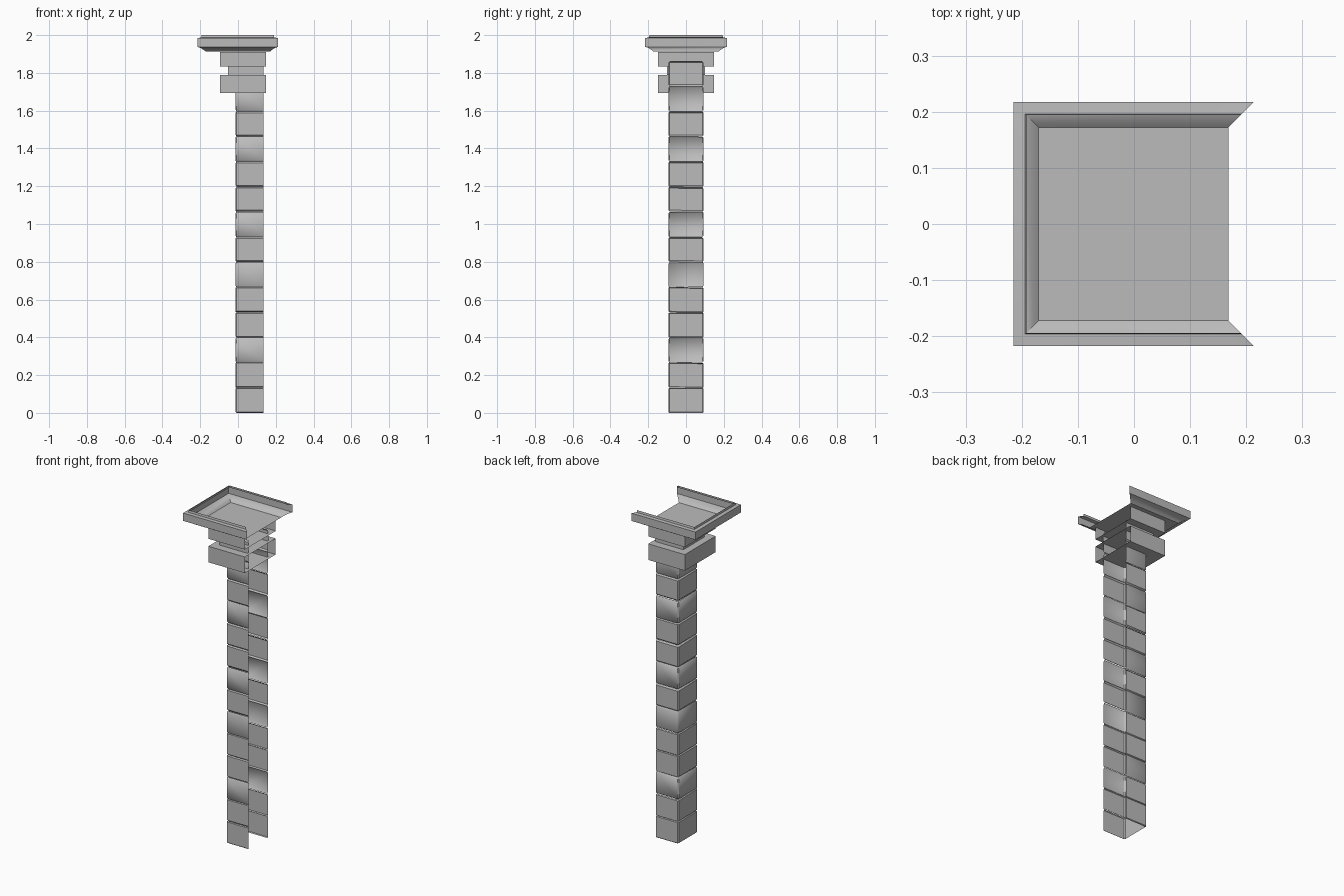
import bpy, bmesh, random

random.seed(4)
cube = bpy.data.objects.get("Cube")
if cube:
    bpy.data.objects.remove(cube, do_unlink=True)

stone = bpy.data.materials.new("grey stone")
stone.use_nodes = True
GREY = (0.5, 0.5, 0.5, 1)
stone.diffuse_color = GREY
stone.node_tree.nodes["Principled BSDF"].inputs["Base Color"].default_value = GREY


def open_sheet(name, profile, x0, x1, half, chamfer=0, miter=False, caps=(), tilt=0, smooth=False):
    """Sweep (inset, z) points around three sides of a rectangle, open on +x.
    caps lists the profile rows to fill with a flat face."""
    bm = bmesh.new()
    rows = []
    for inset, z in profile:
        left, h, right = x0 + inset, half - inset, x1 - inset * miter
        if chamfer:
            path = [(right, -h), (left + chamfer, -h), (left, -h + chamfer),
                    (left, h - chamfer), (left + chamfer, h), (right, h)]
        else:
            path = [(right, -h), (left, -h), (left, h), (right, h)]
        rows.append([bm.verts.new((x, y, z + tilt * y)) for x, y in path])
    for low, high in zip(rows, rows[1:]):
        for i in range(len(low) - 1):
            bm.faces.new((low[i], high[i], high[i + 1], low[i + 1]))
    for i in caps:
        cap = rows[i] if i == 0 else rows[i][::-1]
        bm.faces.new(cap)
    mesh = bpy.data.meshes.new(name)
    bm.to_mesh(mesh)
    bm.free()
    mesh.materials.append(stone)
    obj = bpy.data.objects.new(name, mesh)
    bpy.context.collection.objects.link(obj)
    if smooth:
        bpy.ops.object.select_all(action='DESELECT')
        obj.select_set(True)
        bpy.context.view_layer.objects.active = obj
        bpy.ops.object.shade_smooth_by_angle(angle=0.7)
    return obj


# Shaft: stacked stone courses with worn, slightly uneven joints
COURSES, TOP = 14, 1.862
step = TOP / COURSES
for n in range(COURSES):
    groove = random.uniform(0.004, 0.008)
    soft = random.uniform(0.004, 0.009)
    low, high = n * step, (n + 1) * step
    tilt = 0 if n in (0, COURSES - 1) else random.uniform(-0.02, 0.02)
    open_sheet(f"shaft_course_{n + 1}",
               [(groove, low), (0, low + soft), (0, high - soft), (groove, high)],
               -0.013, 0.135, 0.093, chamfer=0.006, tilt=tilt, smooth=True)

# Capital: two blocks with a recessed neck between them
open_sheet("lower_block", [(0, 1.693), (0, 1.79)], -0.095, 0.149, 0.147, caps=(0, 1))
open_sheet("neck", [(0, 1.79), (0, 1.835)], -0.052, 0.135, 0.1)
open_sheet("upper_block", [(0, 1.835), (0, 1.911)], -0.095, 0.149, 0.147, caps=(0,))

# Tray: moulded rim around a flat floor
open_sheet("tray_rim",
           [(0.045, 1.912), (0.036, 1.92), (0.018, 1.932), (0, 1.938), (0, 1.985),
            (0.021, 1.987), (0.023, 2.0)],
           -0.215, 0.213, 0.217, miter=True, caps=(0,), smooth=True)
